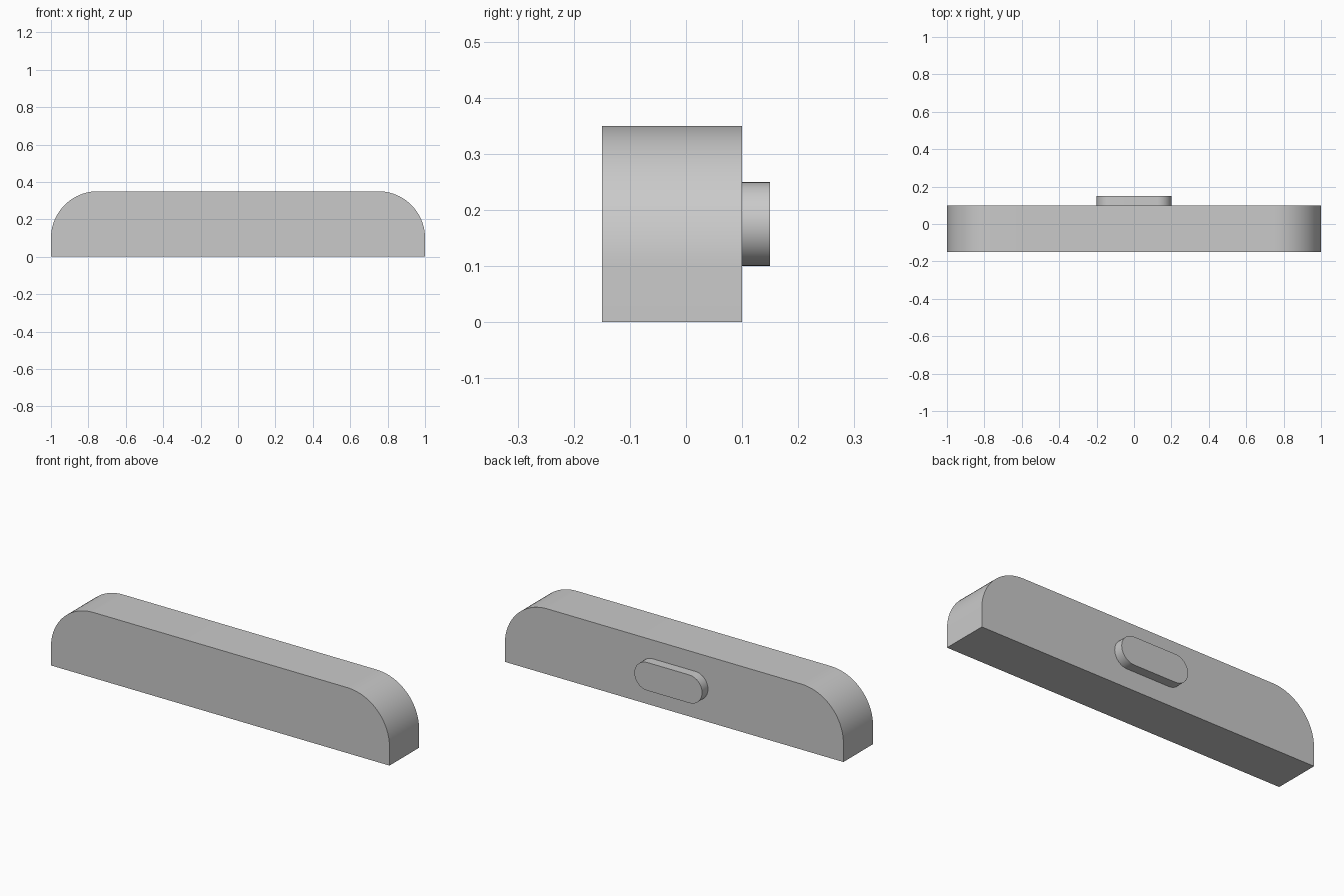
import bpy
import bmesh
import math

cube = bpy.data.objects.get("Cube")
if cube:
    bpy.data.objects.remove(cube, do_unlink=True)

grey = bpy.data.materials.new("light_grey")
grey.use_nodes = True
colour = (0.59, 0.59, 0.59, 1.0)
grey.diffuse_color = colour
grey.node_tree.nodes["Principled BSDF"].inputs["Base Color"].default_value = colour


def arc(cx, cz, radius, start, end, steps=20):
    """Points on an arc in the XZ plane, angles in degrees."""
    angles = [math.radians(start + (end - start) * i / steps) for i in range(steps + 1)]
    return [(cx + radius * math.cos(a), cz + radius * math.sin(a)) for a in angles]


def extrude_profile(name, profile, y_front, y_back):
    """Solid from an XZ outline, extruded along Y."""
    bm = bmesh.new()
    face = bm.faces.new([bm.verts.new((x, y_front, z)) for x, z in profile])
    result = bmesh.ops.extrude_face_region(bm, geom=[face])
    moved = [v for v in result["geom"] if isinstance(v, bmesh.types.BMVert)]
    bmesh.ops.translate(bm, verts=moved, vec=(0, y_back - y_front, 0))
    bmesh.ops.recalc_face_normals(bm, faces=bm.faces)
    mesh = bpy.data.meshes.new(name)
    bm.to_mesh(mesh)
    bm.free()
    mesh.materials.append(grey)
    obj = bpy.data.objects.new(name, mesh)
    bpy.context.collection.objects.link(obj)
    bpy.ops.object.select_all(action="DESELECT")
    obj.select_set(True)
    bpy.context.view_layer.objects.active = obj
    bpy.ops.object.shade_smooth_by_angle(angle=math.radians(30))
    return obj


# Long bar with rounded upper corners
bar = [(-1, 0), (1, 0)] + arc(0.75, 0.1, 0.25, 0, 90) + arc(-0.75, 0.1, 0.25, 90, 180)
extrude_profile("bar_body", bar, -0.15, 0.1)

# Slot-shaped boss on the back
boss = arc(0.125, 0.175, 0.075, -90, 90) + arc(-0.125, 0.175, 0.075, 90, 270)
extrude_profile("back_boss", boss, 0.1, 0.15)
